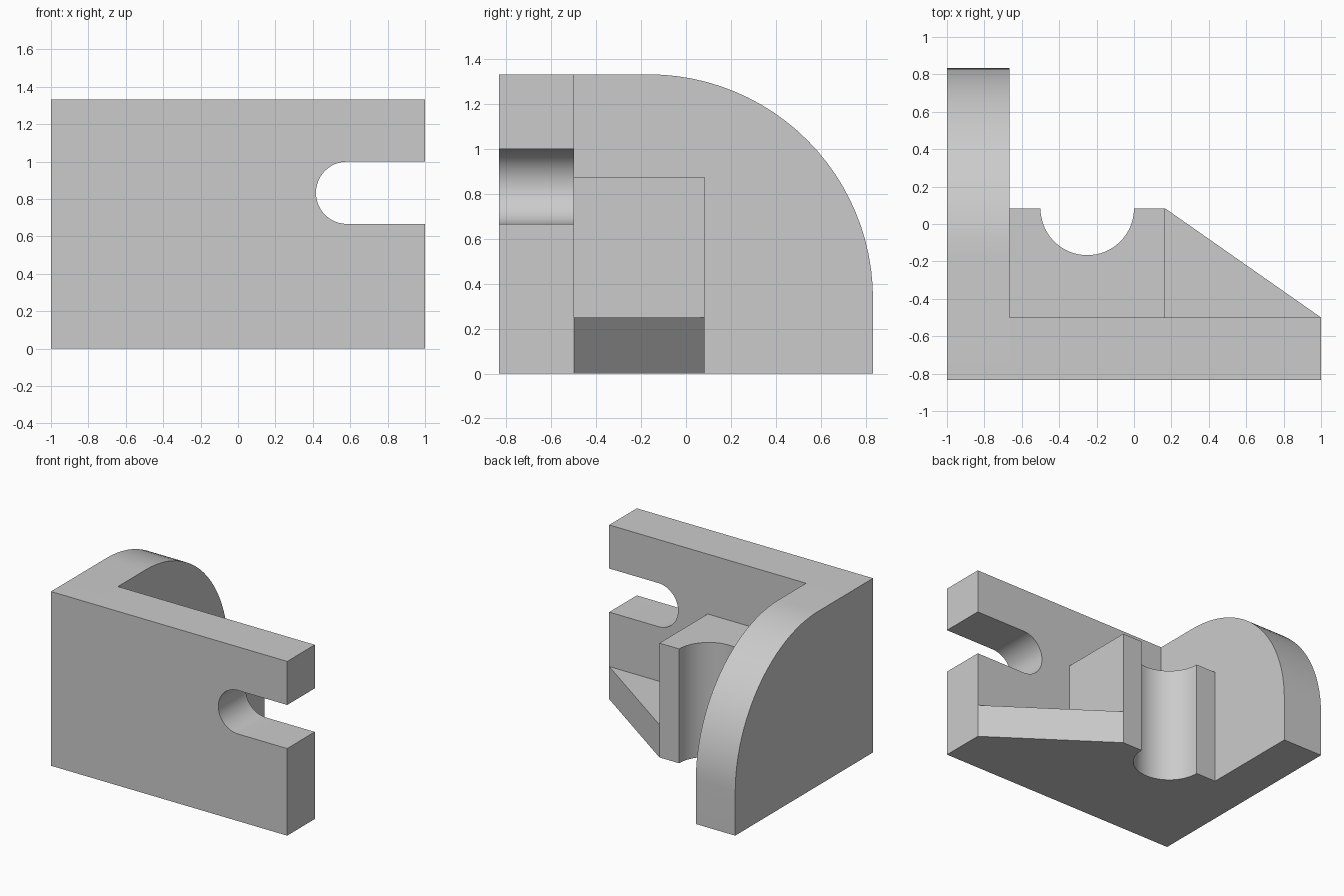
import bpy, bmesh, math
from mathutils import Vector

cube = bpy.data.objects.get("Cube")
if cube:
    bpy.data.objects.remove(cube, do_unlink=True)

# Single grey finish
grey = bpy.data.materials.new("light grey")
grey.use_nodes = True
colour = (0.6, 0.6, 0.6, 1)
grey.diffuse_color = colour
grey.node_tree.nodes["Principled BSDF"].inputs["Base Color"].default_value = colour

# Model dimensions: one unit of the design is a sixth
U = 1 / 6
BACK, INNER = -5 * U, -3 * U      # outer and inner face of the front plate
SIDE, RIB_END = -4 * U, 0.5 * U   # inner face of the side plate, end of the block
HEIGHT = 8 * U


def arc(cx, cy, r, start, end, steps):
    """Points on an arc, angles in degrees."""
    angles = [math.radians(start + (end - start) * i / steps) for i in range(steps + 1)]
    return [(cx + r * math.cos(a), cy + r * math.sin(a)) for a in angles]


def extrude(name, profile, place, depth):
    """Solid from a 2D profile; place maps profile points to 3D."""
    bm = bmesh.new()
    base = bm.faces.new([bm.verts.new(place(*p)) for p in profile])
    result = bmesh.ops.extrude_face_region(bm, geom=[base], use_keep_orig=True)
    moved = [g for g in result["geom"] if isinstance(g, bmesh.types.BMVert)]
    bmesh.ops.translate(bm, verts=moved, vec=Vector(depth))
    bmesh.ops.recalc_face_normals(bm, faces=bm.faces)
    mesh = bpy.data.meshes.new(name)
    bm.to_mesh(mesh)
    bm.free()
    mesh.materials.append(grey)
    obj = bpy.data.objects.new(name, mesh)
    bpy.context.collection.objects.link(obj)
    bpy.ops.object.select_all(action="DESELECT")
    obj.select_set(True)
    bpy.context.view_layer.objects.active = obj
    bpy.ops.object.shade_smooth_by_angle(angle=math.radians(30))
    return obj


# Front plate with an open, round-ended slot
slot = arc(3.5 * U, 5 * U, U, 270, 90, 24)
extrude("front_plate",
        [(SIDE, 0), (1, 0), (1, 4 * U)] + slot + [(1, 6 * U), (1, HEIGHT), (SIDE, HEIGHT)],
        lambda x, z: (x, BACK, z), (0, INNER - BACK, 0))

# Side plate with a large rounded upper corner
extrude("side_plate",
        [(BACK, 0), (-BACK, 0)] + arc(-U, 2 * U, 1, 0, 90, 24) + [(BACK, HEIGHT)],
        lambda y, z: (-1, y, z), (SIDE + 1, 0, 0))

# Block with a half-round vertical channel
channel = arc(-1.5 * U, RIB_END, 1.5 * U, 0, -180, 32)
extrude("channel_block",
        [(SIDE, INNER), (U, INNER), (U, RIB_END)] + channel + [(SIDE, RIB_END)],
        lambda x, y: (x, y, 0), (0, 0, 5.25 * U))

# Low triangular foot
extrude("triangular_foot",
        [(U, INNER), (1, INNER), (U, RIB_END)],
        lambda x, y: (x, y, 0), (0, 0, 1.5 * U))
